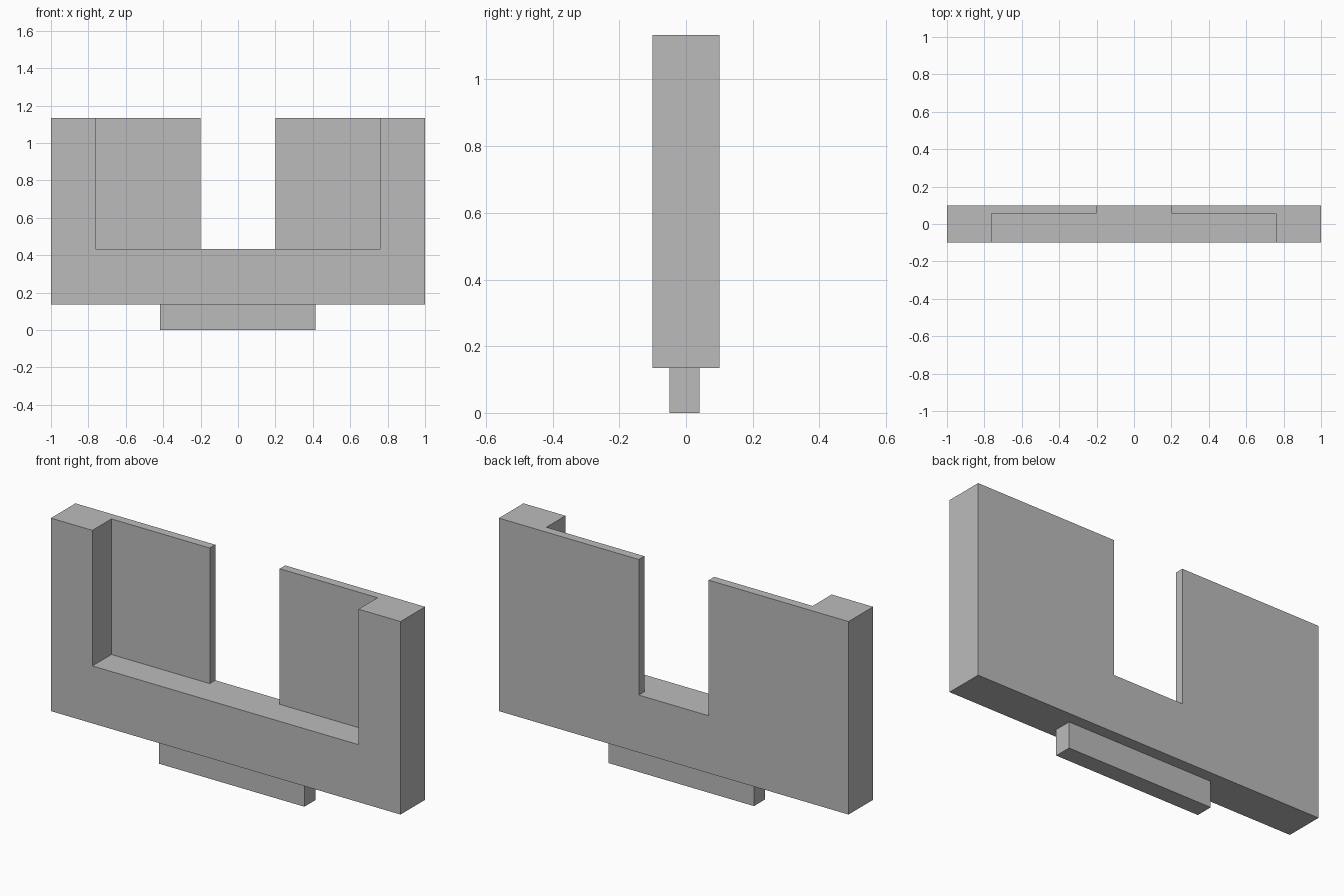
import bpy
import bmesh

if "Cube" in bpy.data.objects:
    bpy.data.objects.remove(bpy.data.objects["Cube"], do_unlink=True)

grey = bpy.data.materials.new("plain_grey")
grey.use_nodes = True
grey.diffuse_color = (0.5, 0.5, 0.5, 1)
grey.node_tree.nodes["Principled BSDF"].inputs["Base Color"].default_value = grey.diffuse_color


def prism(name, plan, z0, z1):
    """Extrude a plan outline from z0 up to z1."""
    bm = bmesh.new()
    base = bm.faces.new([bm.verts.new((x, y, z0)) for x, y in plan])
    top = bmesh.ops.extrude_face_region(bm, geom=[base])["geom"]
    for v in top:
        if isinstance(v, bmesh.types.BMVert):
            v.co.z = z1
    bmesh.ops.recalc_face_normals(bm, faces=bm.faces)
    mesh = bpy.data.meshes.new(name)
    bm.to_mesh(mesh)
    bm.free()
    mesh.materials.append(grey)
    obj = bpy.data.objects.new(name, mesh)
    bpy.context.collection.objects.link(obj)
    return obj


def rect(x0, x1, y0, y1):
    return [(x0, y0), (x1, y0), (x1, y1), (x0, y1)]


bottom, floor, top = 0.135, 0.432, 1.133
depth, back_wall, slot = 0.1, 0.055, 0.2

# Main block
body = prism("bracket_body", rect(-1, 1, -depth, depth), bottom, top)

# T-shaped cutter: wide front recess plus narrow slot through the back wall
recess_plan = [(-0.763, -0.3), (0.76, -0.3), (0.76, back_wall), (slot, back_wall),
               (slot, 0.3), (-slot, 0.3), (-slot, back_wall), (-0.763, back_wall)]
cutter = prism("recess_cutter", recess_plan, floor, top + 0.3)
cutter.hide_render = True
cutter.hide_set(True)
cut = body.modifiers.new("recess", "BOOLEAN")
cut.operation = "DIFFERENCE"
cut.solver = "EXACT"
cut.object = cutter

# Apply the cut and discard the cutter
bpy.context.view_layer.objects.active = body
body.select_set(True)
bpy.ops.object.modifier_apply(modifier=cut.name)
bpy.data.objects.remove(cutter, do_unlink=True)

# Tab under the block
prism("bottom_tab", rect(-0.417, 0.415, -0.05, 0.04), 0, bottom)
